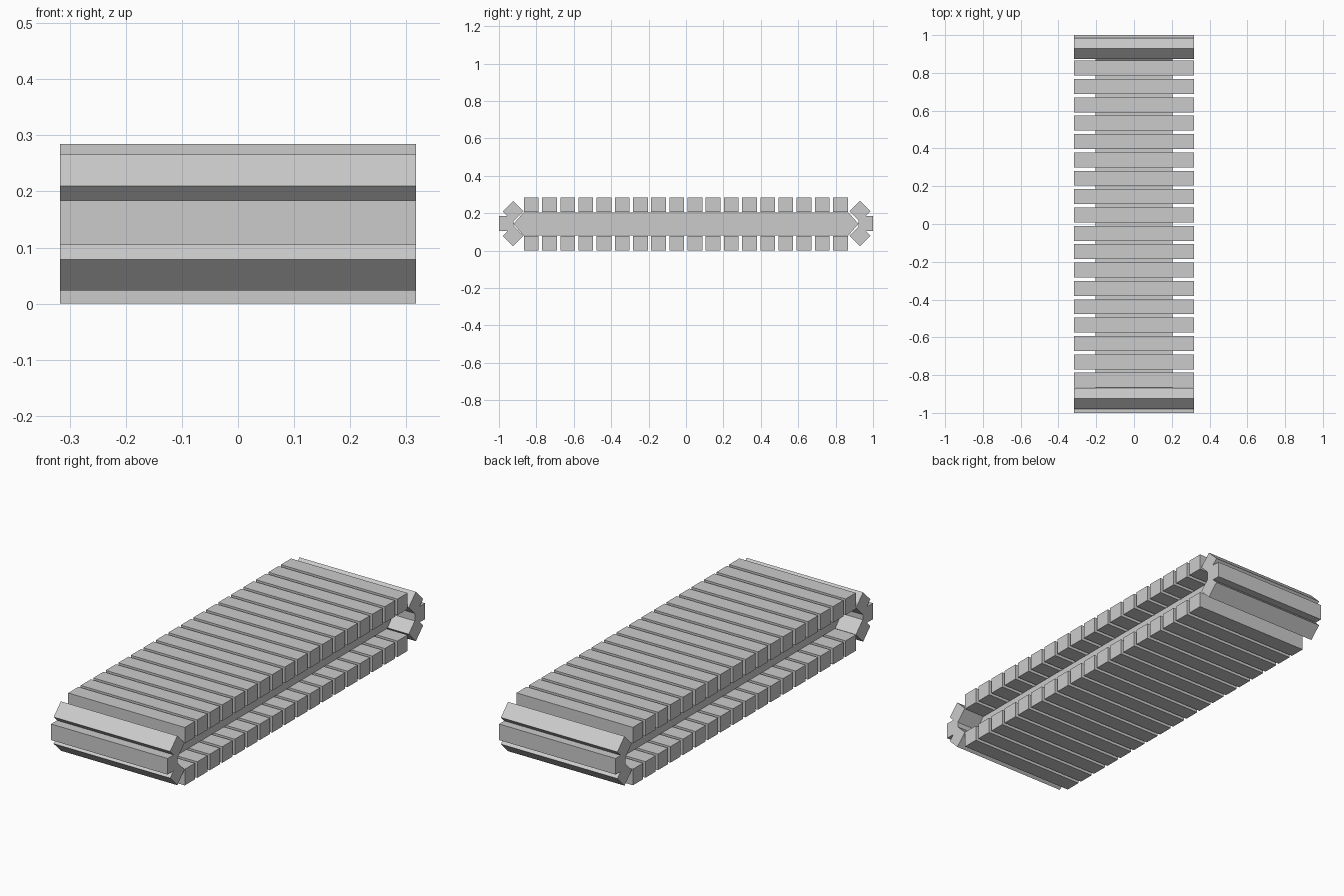
import bpy, bmesh
from math import radians, pi

if "Cube" in bpy.data.objects:
    bpy.data.objects.remove(bpy.data.objects["Cube"])

PAD = 0.079          # square section of every tread pad
WIDTH = 0.634        # pad length across the track
MID_Z = 0.1425


def prism(name, profile, width):
    """Extrude a (y, z) profile along x, centred on x = 0."""
    bm = bmesh.new()
    face = bm.faces.new([bm.verts.new((-width / 2, y, z)) for y, z in profile])
    ext = bmesh.ops.extrude_face_region(bm, geom=[face])
    moved = [v for v in ext["geom"] if isinstance(v, bmesh.types.BMVert)]
    bmesh.ops.translate(bm, verts=moved, vec=(width, 0, 0))
    bmesh.ops.recalc_face_normals(bm, faces=bm.faces)
    mesh = bpy.data.meshes.new(name)
    bm.to_mesh(mesh)
    bm.free()
    obj = bpy.data.objects.new(name, mesh)
    bpy.context.collection.objects.link(obj)
    return obj


h = PAD / 2
SQUARE = [(-h, -h), (h, -h), (h, h), (-h, h)]


def pad(name, y, z, angle=0):
    obj = prism(name, SQUARE, WIDTH)
    obj.location = (0, y, z)
    obj.rotation_euler.x = radians(angle)


# Inner belt body with pointed ends
c = 0.062
prism("track_core", [(-0.868, MID_Z - c), (0.868, MID_Z - c), (0.922, MID_Z),
                     (0.868, MID_Z + c), (-0.868, MID_Z + c), (-0.922, MID_Z)], 0.41)

# Upper and lower runs of pads
for i in range(18):
    y = -0.827 + i * 0.0972
    pad("upper_pad", y, 0.285 - h)
    pad("lower_pad", y, h)

# Pads wrapping around each end
for side, tilt_y in ((-1, -0.924), (1, 0.930)):
    pad("end_pad", side * (1 - h), 0.144)
    pad("upper_corner_pad", tilt_y, 0.210, 45)
    pad("lower_corner_pad", tilt_y, 0.079, 45)
